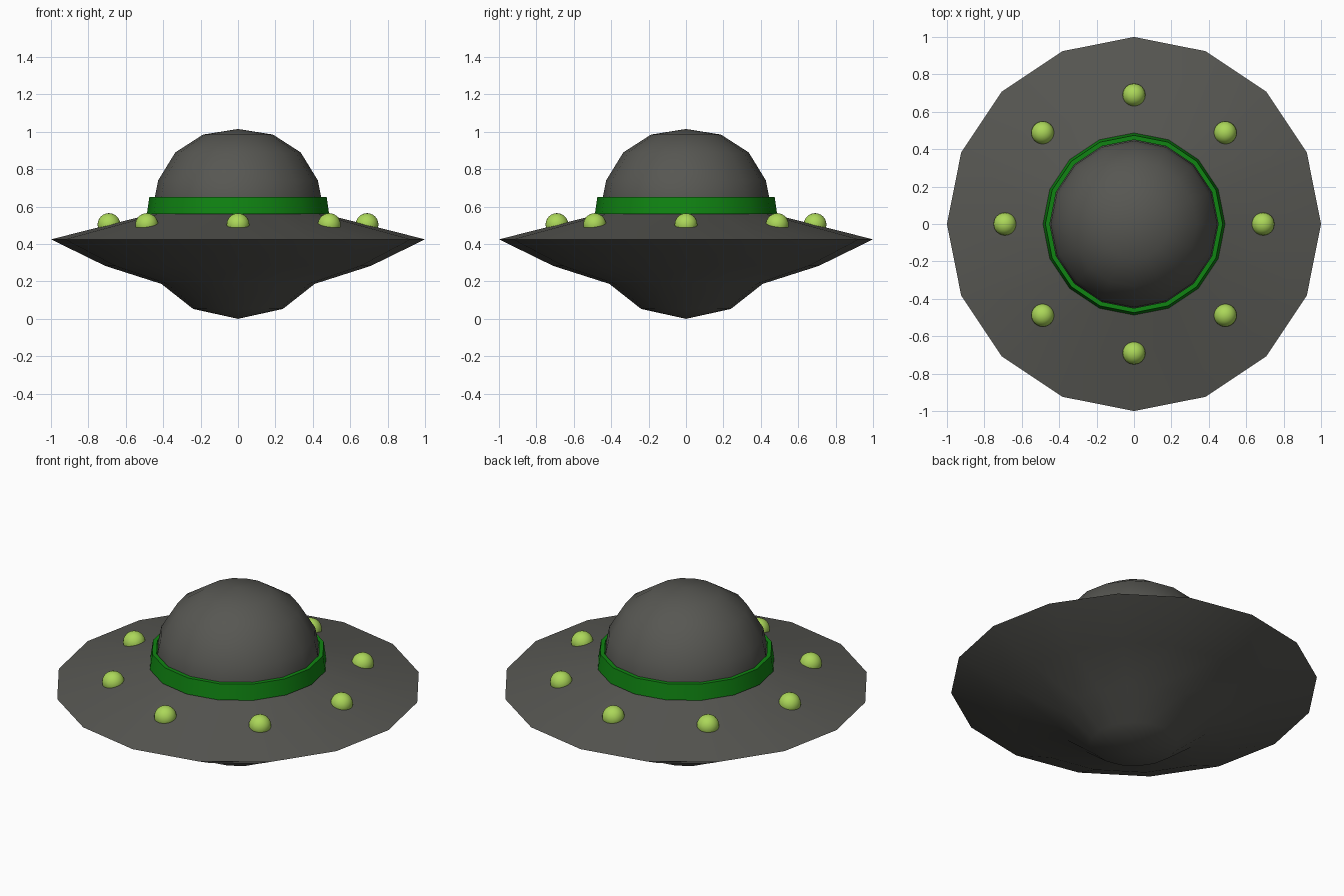
import bpy, bmesh, math
from mathutils import Matrix, Vector

if "Cube" in bpy.data.objects:
    bpy.data.objects.remove(bpy.data.objects["Cube"])

SIDES = 16


def material(name, rgb):
    m = bpy.data.materials.new(name)
    m.diffuse_color = (*rgb, 1)
    m.use_nodes = True
    m.node_tree.nodes["Principled BSDF"].inputs["Base Color"].default_value = m.diffuse_color
    return m


grey = material("dark_grey", (0.095, 0.095, 0.085))
green = material("green", (0.005, 0.23, 0.006))
lime = material("lime_green", (0.41, 0.68, 0.10))


def finish(name, bm, mat, smooth=True):
    bmesh.ops.recalc_face_normals(bm, faces=bm.faces)
    me = bpy.data.meshes.new(name)
    bm.to_mesh(me)
    bm.free()
    me.materials.append(mat)
    if smooth:
        me.shade_smooth()
        me.set_sharp_from_angle(angle=math.radians(35))
    ob = bpy.data.objects.new(name, me)
    bpy.context.collection.objects.link(ob)
    return ob


def lathe(name, profile, mat, closed=False):
    """Revolve (radius, z) points around the z axis."""
    bm = bmesh.new()
    rings = []
    for r, z in profile:
        if r == 0:
            rings.append([bm.verts.new((0, 0, z))] * SIDES)
        else:
            rings.append([bm.verts.new((r * math.cos(a), r * math.sin(a), z))
                          for a in (math.tau * i / SIDES for i in range(SIDES))])
    pairs = list(zip(rings, rings[1:]))
    if closed:
        pairs.append((rings[-1], rings[0]))
    for lo, hi in pairs:
        for i in range(SIDES):
            j = (i + 1) % SIDES
            quad = list(dict.fromkeys((lo[i], lo[j], hi[j], hi[i])))
            bm.faces.new(quad)
    return finish(name, bm, mat)


# saucer body with the dome rising out of it
lathe("saucer_hull", [(0, 0), (0.24, 0.053), (0.41, 0.187), (0.71, 0.283),
                      (1.0, 0.425), (0.45, 0.563)], grey)
lathe("dome", [(0.45, 0.56), (0.445, 0.65), (0.427, 0.74), (0.335, 0.89),
               (0.187, 0.985), (0, 1.015)], grey)

# green collar around the dome
lathe("collar", [(0.487, 0.56), (0.474, 0.652), (0.45, 0.652), (0.45, 0.56)],
      green, closed=True)

# ring of eight round lights: subdivided cubes pushed to spheres
for k in range(8):
    a = math.tau * k / 8
    bm = bmesh.new()
    bmesh.ops.create_cube(bm, size=2)
    bmesh.ops.subdivide_edges(bm, edges=bm.edges[:], cuts=5, use_grid_fill=True)
    for v in bm.verts:
        t = Vector([math.tan(c * math.pi / 4) for c in v.co])
        v.co = t.normalized() * 0.061
    place = Matrix.Rotation(a, 4, "Z") @ Matrix.Translation((0.69, 0, 0.504))
    bmesh.ops.transform(bm, matrix=place, verts=bm.verts)
    finish(f"rim_light_{k + 1}", bm, lime)
